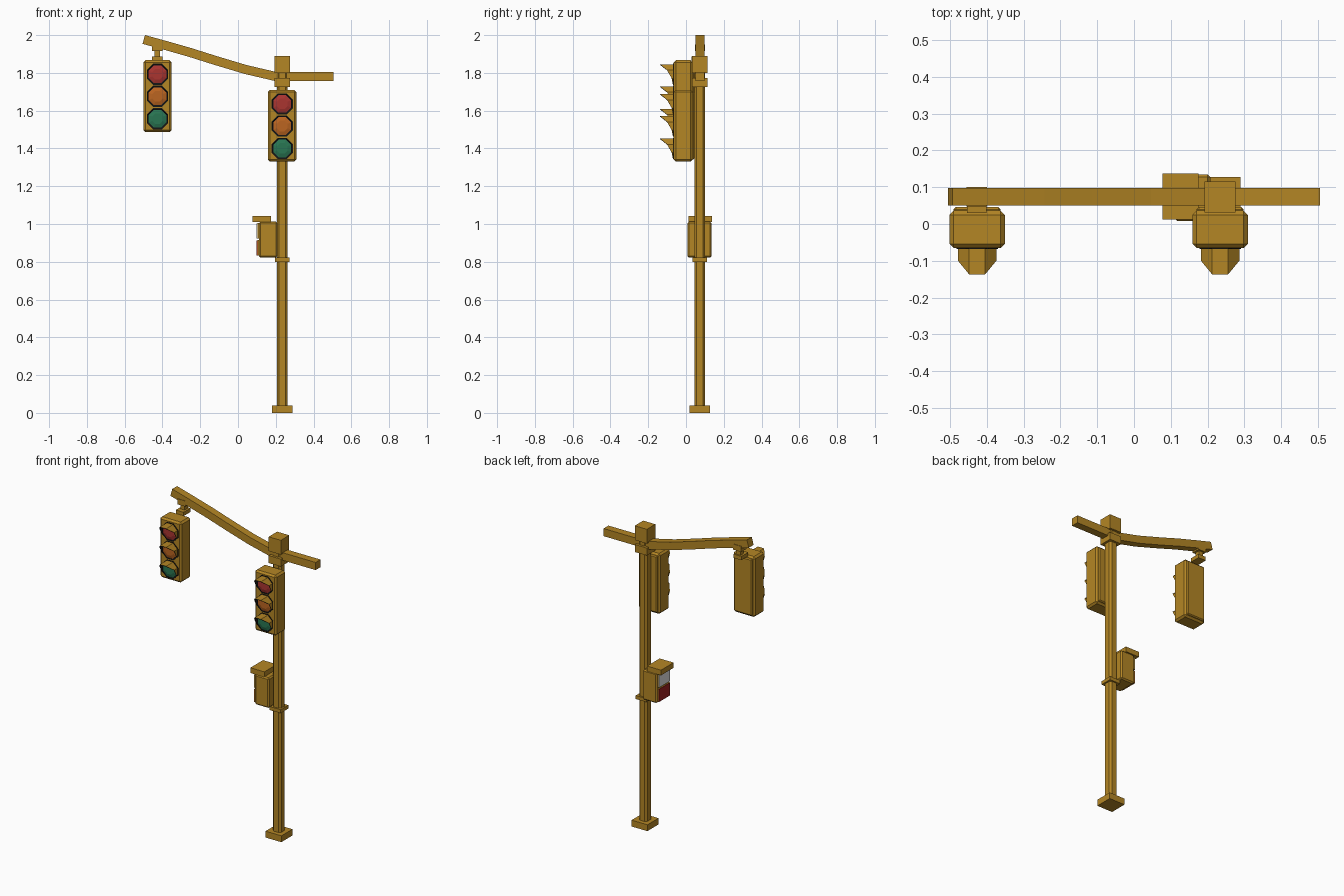
import bpy, bmesh, math
from mathutils import Vector

if "Cube" in bpy.data.objects:
    bpy.data.objects.remove(bpy.data.objects["Cube"])


def material(name, r, g, b):
    m = bpy.data.materials.new(name)
    m.diffuse_color = (r, g, b, 1)
    m.use_nodes = True
    m.node_tree.nodes["Principled BSDF"].inputs["Base Color"].default_value = m.diffuse_color
    return m


MUSTARD = material("mustard paint", 0.456, 0.238, 0.018)
BLACK = material("black trim", 0.008, 0.008, 0.008)
RED = material("red lens", 0.40, 0.035, 0.03)
AMBER = material("amber lens", 0.50, 0.13, 0.015)
GREEN = material("green lens", 0.022, 0.18, 0.085)
WHITE = material("white label", 0.75, 0.75, 0.75)
LABEL_RED = material("red label", 0.36, 0.015, 0.015)


def finish(name, bm, *mats):
    bmesh.ops.recalc_face_normals(bm, faces=bm.faces)
    me = bpy.data.meshes.new(name)
    bm.to_mesh(me)
    bm.free()
    for m in mats:
        me.materials.append(m)
    ob = bpy.data.objects.new(name, me)
    bpy.context.collection.objects.link(ob)
    return ob


def box(name, x, y, z, mat=MUSTARD, bevel=0, vertical_only=False):
    """Box from (min, max) pairs, optionally chamfered."""
    bm = bmesh.new()
    bmesh.ops.create_cube(bm, size=1)
    for v in bm.verts:
        v.co = Vector([(a + b) / 2 + c * (b - a) for c, (a, b) in zip(v.co, (x, y, z))])
    if bevel:
        edges = [e for e in bm.edges if not vertical_only
                 or abs(e.verts[0].co.z - e.verts[1].co.z) > 1e-4]
        bmesh.ops.bevel(bm, geom=edges, offset=bevel, segments=1, affect='EDGES')
    return finish(name, bm, mat)


def octagon(cx, cz, apothem, ys):
    """Eight points facing -y; ys gives the depth of each point."""
    r = apothem / math.cos(math.pi / 8)
    return [Vector((cx + r * math.cos(a), y, cz + r * math.sin(a)))
            for a, y in zip([math.pi / 8 + i * math.pi / 4 for i in range(8)], ys)]


def bridge(bm, a, b, index=0):
    for i in range(8):
        j = (i + 1) % 8
        bm.faces.new((a[i], a[j], b[j], b[i])).material_index = index


def lamp(prefix, cx, cz, colour, front):
    # black ring behind the lens
    bm = bmesh.new()
    back = [bm.verts.new(p) for p in octagon(cx, cz, 0.056, [front + 0.002] * 8)]
    rim = [bm.verts.new(p) for p in octagon(cx, cz, 0.056, [front - 0.003] * 8)]
    bridge(bm, back, rim)
    bm.faces.new(rim)
    bm.faces.new(back)
    finish(prefix + "_ring", bm, BLACK)
    # shallow faceted lens
    bm = bmesh.new()
    outer = [bm.verts.new(p) for p in octagon(cx, cz, 0.047, [front - 0.004] * 8)]
    inner = [bm.verts.new(p) for p in octagon(cx, cz, 0.028, [front - 0.010] * 8)]
    bridge(bm, outer, inner)
    bm.faces.new(inner)
    finish(prefix + "_lens", bm, colour)
    # hood: octagonal tube cut back toward the bottom, black inside
    tip = [-0.100, -0.137, -0.137, -0.100, -0.076, -0.070, -0.070, -0.076]
    bm = bmesh.new()
    rings = [[bm.verts.new(p) for p in octagon(cx, cz, ap, ys)]
             for ap, ys in ((0.052, [front] * 8), (0.052, tip), (0.049, tip), (0.049, [front] * 8))]
    bridge(bm, rings[0], rings[1])
    bridge(bm, rings[1], rings[2], 1)
    bridge(bm, rings[2], rings[3], 1)
    bridge(bm, rings[3], rings[0])
    finish(prefix + "_hood", bm, MUSTARD, BLACK)


def signal(prefix, cx, z0):
    front = -0.065
    box(prefix + "_housing", (cx - 0.075, cx + 0.075), (front, 0.036), (z0, z0 + 0.38), bevel=0.011)
    box(prefix + "_back_panel", (cx - 0.064, cx + 0.064), (0.02, 0.046), (z0 + 0.012, z0 + 0.368),
        bevel=0.006)
    for label, dz, colour in (("top", 0.306, RED), ("middle", 0.189, AMBER), ("bottom", 0.07, GREEN)):
        lamp(prefix + "_" + label, cx, z0 + dz, colour, front)


# pole, foot, clamps and cap
PX, PY = 0.234, 0.073


def collar(name, half, z):
    return box(name, (PX - half, PX + half), (PY - half, PY + half), z)


box("pole", (PX - 0.028, PX + 0.028), (PY - 0.028, PY + 0.028), (0.03, 1.81), bevel=0.011, vertical_only=True)
collar("pole_foot", 0.055, (0, 0.04))
collar("box_clamp", 0.038, (0.80, 0.822))
collar("arm_clamp", 0.042, (1.725, 1.772))
collar("pole_cap", 0.042, (1.80, 1.89))

# straight short arm
box("short_arm", (PX, 0.505), (0.05, 0.098), (1.757, 1.805))

# long bent arm: square section swept along a path
path = [(0.234, 1.772), (0.19, 1.783), (0.04, 1.818), (-0.12, 1.866),
        (-0.25, 1.907), (-0.39, 1.947), (-0.499, 1.977)]
bm = bmesh.new()
sections = []
for i, (x, z) in enumerate(path):
    a, b = path[max(i - 1, 0)], path[min(i + 1, len(path) - 1)]
    n = Vector((b[1] - a[1], 0, a[0] - b[0])).normalized() * 0.024
    sections.append([bm.verts.new(Vector((x, y, z)) + s * n)
                     for y, s in ((0.05, -1), (0.098, -1), (0.098, 1), (0.05, 1))])
for a, b in zip(sections, sections[1:]):
    for i in range(4):
        bm.faces.new((a[i], a[(i + 1) % 4], b[(i + 1) % 4], b[i]))
bm.faces.new(sections[0])
bm.faces.new(sections[-1])
finish("long_arm", bm, MUSTARD)

# hanger between the long arm and its signal
HX = -0.427
box("hanger_top", (HX - 0.028, HX + 0.028), (0.047, 0.101), (1.915, 1.95))
box("hanger_stem", (HX - 0.015, HX + 0.015), (0.058, 0.09), (1.87, 1.93))
box("hanger_plate", (HX - 0.027, HX + 0.027), (0.03, 0.098), (1.862, 1.886))

# two signals
signal("hanging_signal", HX + 0.001, 1.487)
signal("pole_signal", PX, 1.33)

# control box with lid and two labelled side panels
box("control_box", (0.11, 0.208), (0.008, 0.135), (0.822, 1.012), bevel=0.008)
box("control_box_lid", (0.078, 0.175), (0.012, 0.137), (1.01, 1.043))
for label, z, mat in (("lower", (0.832, 0.914), LABEL_RED), ("upper", (0.922, 1.004), WHITE)):
    box("side_panel_" + label, (0.102, 0.112), (0.016, 0.127), z)
    box("side_label_" + label, (0.099, 0.103), (0.017, 0.126), (z[0] + 0.001, z[1] - 0.001), mat)
